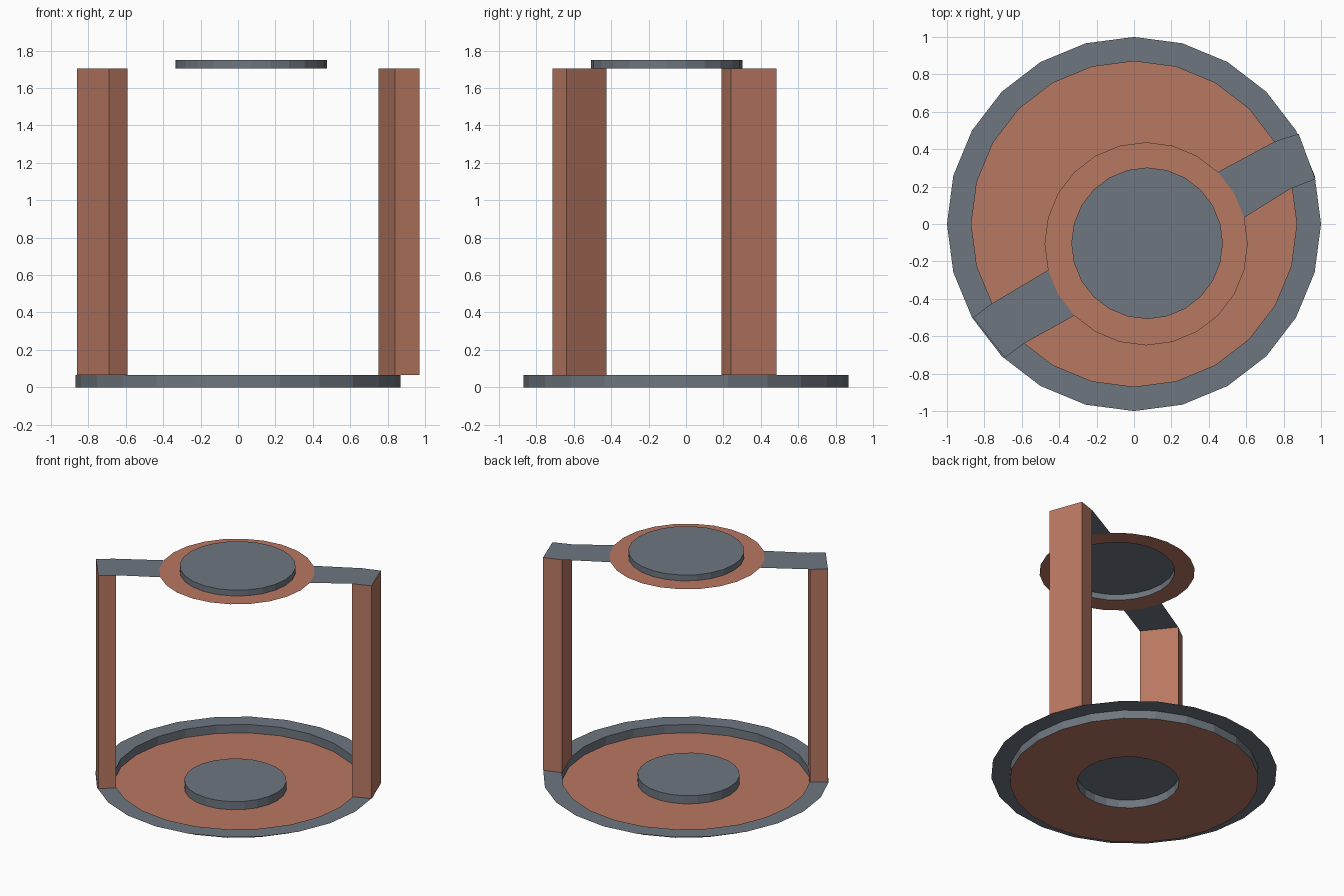
import bpy, math

if "Cube" in bpy.data.objects:
    bpy.data.objects.remove(bpy.data.objects["Cube"])

N = 24


def material(name, rgb):
    m = bpy.data.materials.new(name)
    m.diffuse_color = (*rgb, 1.0)
    m.use_nodes = True
    m.node_tree.nodes["Principled BSDF"].inputs["Base Color"].default_value = m.diffuse_color
    return m


slate = material("slate grey", (0.156, 0.181, 0.212))
brown = material("clay brown", (0.485, 0.188, 0.122))


def build(name, verts, faces, mats):
    me = bpy.data.meshes.new(name)
    me.from_pydata(verts, [], faces)
    me.materials.append(slate)
    me.materials.append(brown)
    for poly, m in zip(me.polygons, mats):
        poly.material_index = m
    me.update()
    ob = bpy.data.objects.new(name, me)
    bpy.context.collection.objects.link(ob)
    return ob


def rim_point(cx, cy, r, z, i):
    a = 2 * math.pi * i / N
    return (cx + r * math.cos(a), cy + r * math.sin(a), z)


def stepped_disc(name, rings, strip_mats):
    """Thin stepped sheet through rings (cx, cy, r, z), outer to inner, then a cap."""
    verts = [rim_point(*ring, i) for ring in rings for i in range(N)]
    faces, mats = [], []
    for k, m in enumerate(strip_mats):
        for i in range(N):
            j = (i + 1) % N
            faces.append((k * N + i, k * N + j, (k + 1) * N + j, (k + 1) * N + i))
            mats.append(m)
    last = (len(rings) - 1) * N
    faces.append(tuple(range(last, last + N)))
    mats.append(0)
    return build(name, verts, faces, mats)


BASE_Z, TOP_Z = 0.065, 1.705
TOP = (0.065, -0.106, 0.543, TOP_Z)

# Base: flat rim, sunken brown floor, raised centre pad
stepped_disc("base_dish",
             [(0, 0, 1.0, BASE_Z), (0, 0, 0.87, BASE_Z), (0, 0, 0.87, 0),
              (0.013, -0.05, 0.357, 0), (0.013, -0.05, 0.357, 0.063)],
             [0, 0, 1, 0])

# Upper platform: brown ring with raised pad
stepped_disc("top_platform",
             [TOP, (0.07, -0.103, 0.405, TOP_Z), (0.07, -0.103, 0.405, 1.75)],
             [1, 0])


# Brown post with a slate arm running in to the platform
def post_and_arm(name, corners, first):
    # corners: inner a, outer a, outer b, inner b (counter-clockwise from above)
    low = [(x, y, BASE_Z) for x, y in corners]
    high = [(x, y, TOP_Z) for x, y in corners]
    ends = [rim_point(*TOP, first + i) for i in range(3)]
    faces = [(i, (i + 1) % 4, 4 + (i + 1) % 4, 4 + i) for i in range(4)]
    faces += [(4, 5, 6, 7), (4, 7, 10, 9, 8)]
    build(name, low + high + ends, faces, [1, 1, 1, 1, 0, 0])


post_and_arm("right_post", [(0.84, 0.19), (0.97, 0.24), (0.88, 0.483), (0.75, 0.44)], 1)
post_and_arm("left_post", [(-0.76, -0.425), (-0.86, -0.50), (-0.69, -0.715), (-0.59, -0.64)], 13)
